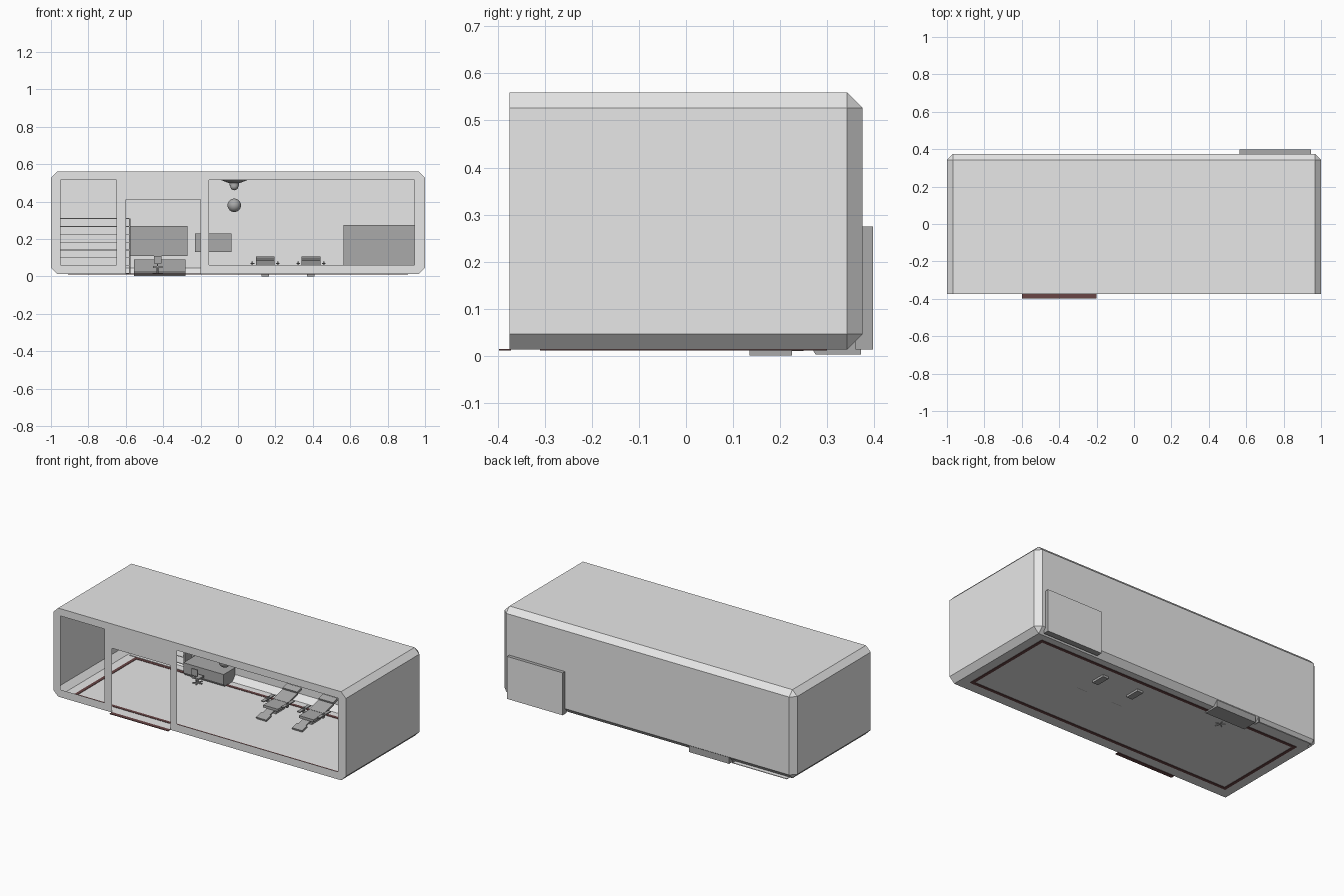
import bpy, bmesh, math
from mathutils import Matrix, Vector

if "Cube" in bpy.data.objects:
    bpy.data.objects.remove(bpy.data.objects["Cube"])


def material(name, rgb):
    m = bpy.data.materials.new(name)
    m.use_nodes = True
    m.diffuse_color = (*rgb, 1)
    m.node_tree.nodes["Principled BSDF"].inputs["Base Color"].default_value = (*rgb, 1)
    return m


WALL = material("light_grey", (0.8, 0.8, 0.8))
GREY = material("mid_grey", (0.4, 0.4, 0.4))
RED = material("dark_red_brown", (0.14, 0.06, 0.06))


def finish(name, bm, *mats):
    me = bpy.data.meshes.new(name)
    bm.to_mesh(me)
    bm.free()
    for m in mats:
        me.materials.append(m)
    ob = bpy.data.objects.new(name, me)
    bpy.context.collection.objects.link(ob)
    return ob


def add_box(bm, x, y, z, tilt=0):
    """Add a box given by ranges, tilted about its own x axis."""
    mid = Vector([(a + b) / 2 for a, b in (x, y, z)])
    size = [b - a for a, b in (x, y, z)]
    mat = Matrix.Translation(mid) @ Matrix.Rotation(tilt, 4, "X") @ Matrix.Diagonal((*size, 1))
    bmesh.ops.create_cube(bm, size=1, matrix=mat)


def box(name, x, y, z, mat, tilt=0):
    bm = bmesh.new()
    add_box(bm, x, y, z, tilt)
    return finish(name, bm, mat)


def extrude_yz(name, pts, x0, x1, mat):
    """Side profile pushed along x."""
    bm = bmesh.new()
    face = bm.faces.new([bm.verts.new((x0, y, z)) for y, z in pts])
    ext = bmesh.ops.extrude_face_region(bm, geom=[face])["geom"]
    verts = [g for g in ext if isinstance(g, bmesh.types.BMVert)]
    bmesh.ops.translate(bm, verts=verts, vec=(x1 - x0, 0, 0))
    bmesh.ops.recalc_face_normals(bm, faces=bm.faces)
    return finish(name, bm, mat)


def add_cone(bm, loc, r1, r2, h, sides=16):
    bmesh.ops.create_cone(bm, cap_ends=True, segments=sides, radius1=r1, radius2=r2,
                          depth=h, matrix=Matrix.Translation(loc))


# Room shell: chamfered thin box, open at the front
FRONT, BACK, LOW, HIGH, CH = -0.375, 0.375, 0.013, 0.56, 0.033
bm = bmesh.new()
add_box(bm, (-1, 1), (FRONT, BACK), (LOW, HIGH))
edges = []
for e in bm.edges:
    a, b = e.verts
    if abs(a.co.y - b.co.y) > 0.1 or (a.co.y > 0 and b.co.y > 0):
        edges.append(e)
bmesh.ops.bevel(bm, geom=edges, offset=CH, segments=1, affect="EDGES")
bmesh.ops.delete(bm, geom=[f for f in bm.faces if f.normal.y < -0.9], context="FACES_ONLY")
finish("room_shell", bm, WALL)

# Front wall with a doorway and two windows
s = 1 - CH
outline = [(-s, LOW), (-0.6, LOW), (-0.6, 0.41), (-0.2, 0.41), (-0.2, LOW), (s, LOW),
           (1, LOW + CH), (1, HIGH - CH), (s, HIGH), (-s, HIGH), (-1, HIGH - CH), (-1, LOW + CH)]
loops = [outline]
for a, b in ((-0.95, -0.65), (-0.155, 0.945)):
    loops.append([(a, 0.06), (b, 0.06), (b, 0.515), (a, 0.515)])
bm = bmesh.new()
rim = []
for loop in loops:
    vs = [bm.verts.new((x, FRONT, z)) for x, z in loop]
    rim += [bm.edges.new((vs[i], vs[i - 1])) for i in range(len(vs))]
bmesh.ops.triangle_fill(bm, edges=rim, use_beauty=True, use_dissolve=False, normal=(0, -1, 0))
bmesh.ops.dissolve_limit(bm, angle_limit=0.01, verts=bm.verts, edges=bm.edges)
finish("front_wall", bm, WALL)

# Floor border and door sill
bm = bmesh.new()
for y in (-0.31, 0.28):
    add_box(bm, (-0.91, 0.91), (y, y + 0.02), (0.011, 0.015))
for x in (-0.91, 0.89):
    add_box(bm, (x, x + 0.02), (-0.29, 0.28), (0.011, 0.015))
finish("floor_border", bm, RED)
box("door_sill", (-0.6, -0.2), (-0.397, -0.372), (0.011, 0.014), RED)

# Panel let into the back wall, with a light rear face
bm = bmesh.new()
add_box(bm, (0.565, 0.945), (0.36, 0.397), (LOW, 0.275))
for f in bm.faces:
    f.material_index = 1 if f.normal.y > 0.9 else 0
finish("back_panel", bm, GREY, WALL)

# Wall boards
box("wide_wall_board", (-0.575, -0.27), (0.364, 0.372), (0.11, 0.27), GREY)
box("small_wall_board", (-0.23, -0.035), (0.364, 0.372), (0.13, 0.23), GREY)

# Shelving with a dark end
bm = bmesh.new()
for i in range(8):
    z = 0.015 + i * 0.042
    add_box(bm, (-0.95, -0.582), (0.3, 0.372), (z - 0.002, z + 0.002))
finish("shelves", bm, WALL)
box("shelf_end", (-0.582, -0.574), (0.3, 0.372), (LOW, 0.31), GREY)

# Reception desk
extrude_yz("reception_desk", [(0.275, 0.003), (0.372, 0.003), (0.372, 0.09), (0.26, 0.09), (0.26, 0.03)],
           -0.555, -0.28, GREY)

# Desk chair
bm = bmesh.new()
for k in range(5):
    turn = Matrix.Rotation(k * math.tau / 5, 4, "Z")
    bmesh.ops.create_cube(bm, size=1, matrix=Matrix.Translation((-0.43, 0.22, 0.014)) @ turn
                          @ Matrix.Translation((0.015, 0, 0)) @ Matrix.Diagonal((0.03, 0.007, 0.008, 1)))
add_cone(bm, (-0.43, 0.22, 0.03), 0.005, 0.005, 0.04, 8)
add_box(bm, (-0.455, -0.405), (0.195, 0.245), (0.046, 0.055))
add_box(bm, (-0.433, -0.427), (0.19, 0.196), (0.05, 0.08))
add_box(bm, (-0.45, -0.41), (0.188, 0.196), (0.07, 0.11))
finish("desk_chair", bm, GREY)

# Reclining chairs
for side, x in (("right", 0.145), ("left", 0.39)):
    bm = bmesh.new()
    add_box(bm, (x - 0.02, x + 0.02), (0.135, 0.225), (0, 0.045))
    add_box(bm, (x - 0.035, x + 0.035), (0.02, 0.07), (0.018, 0.03), 0.25)
    add_box(bm, (x - 0.025, x + 0.025), (0.06, 0.12), (0.03, 0.04), 0.25)
    add_box(bm, (x - 0.05, x + 0.05), (0.11, 0.22), (0.045, 0.06))
    add_box(bm, (x - 0.05, x + 0.05), (0.21, 0.31), (0.062, 0.074), 0.25)
    add_box(bm, (x - 0.05, x + 0.05), (0.3, 0.345), (0.085, 0.1), 0.25)
    for d in (-1, 1):
        ax = x + d * 0.068
        add_box(bm, (ax - 0.01, ax + 0.01), (0.13, 0.24), (0.066, 0.072))
        add_box(bm, (ax - 0.004, ax + 0.004), (0.17, 0.19), (0.05, 0.08))
    add_box(bm, (x - 0.07, x + 0.07), (0.17, 0.19), (0.05, 0.056))
    finish(side + "_reclining_chair", bm, GREY)

# Ceiling lamp and hanging ball
bm = bmesh.new()
add_cone(bm, (-0.02, -0.1, 0.507), 0.03, 0.07, 0.016)
add_cone(bm, (-0.02, -0.1, 0.492), 0.025, 0.025, 0.014)
bmesh.ops.create_uvsphere(bm, u_segments=16, v_segments=8, radius=0.022,
                          matrix=Matrix.Translation((-0.02, -0.1, 0.482)))
lamp = finish("ceiling_lamp", bm, GREY)
bm = bmesh.new()
bmesh.ops.create_uvsphere(bm, u_segments=20, v_segments=12, radius=0.036,
                          matrix=Matrix.Translation((-0.02, -0.1, 0.38)))
ball = finish("hanging_ball", bm, GREY)

bpy.ops.object.select_all(action="DESELECT")
for ob in (lamp, ball):
    ob.select_set(True)
bpy.context.view_layer.objects.active = ball
bpy.ops.object.shade_smooth_by_angle()
